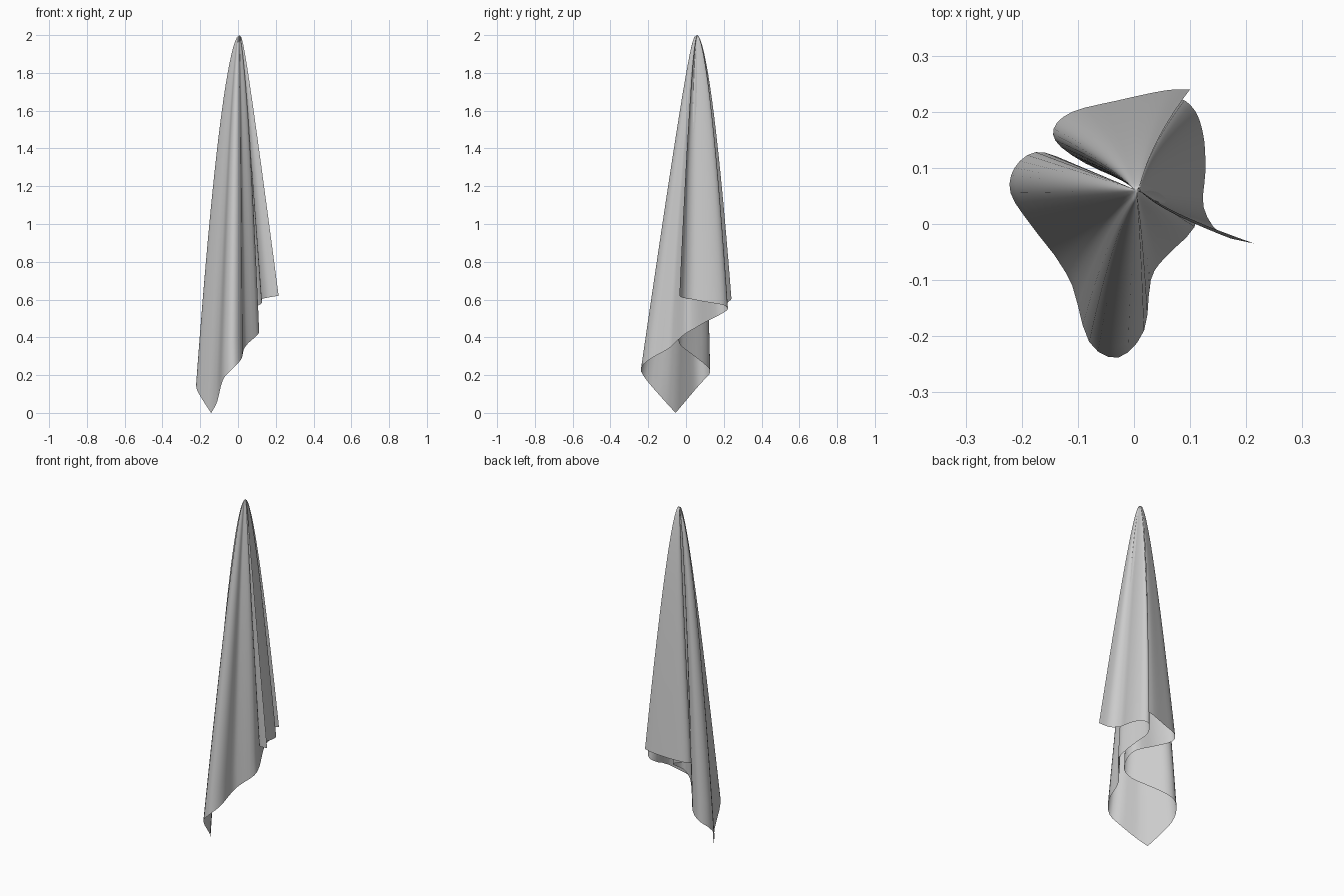
import bpy, bmesh
from mathutils import Vector

if "Cube" in bpy.data.objects:
    bpy.data.objects.remove(bpy.data.objects["Cube"])

# Hem of a square cloth hung by one corner: side corner -> lowest corner -> side corner
APEX = Vector((0.005, 0.06, 2.0))
HEM_RIGHT = [(0.215, -0.035, 0.62), (0.155, -0.018, 0.61), (0.124, 0.03, 0.602),
             (0.127, 0.09, 0.59), (0.125, 0.15, 0.58), (0.11, 0.2, 0.57),
             (0.08, 0.222, 0.55), (0.055, 0.18, 0.52), (0.08, 0.11, 0.485),
             (0.105, 0.05, 0.45), (0.108, -0.005, 0.418), (0.055, -0.06, 0.37),
             (0.03, -0.1, 0.335), (0.018, -0.19, 0.285), (-0.028, -0.238, 0.235),
             (-0.08, -0.21, 0.175), (-0.11, -0.11, 0.06), (-0.142, -0.055, 0.0)]
HEM_LEFT = [(-0.142, -0.055, 0.0), (-0.185, 0.0, 0.065), (-0.22, 0.055, 0.13),
            (-0.213, 0.1, 0.18), (-0.175, 0.128, 0.215), (-0.12, 0.108, 0.25),
            (-0.055, 0.025, 0.315), (-0.005, -0.03, 0.36), (0.04, -0.035, 0.4),
            (0.06, 0.02, 0.44), (0.035, 0.065, 0.475), (-0.06, 0.095, 0.52),
            (-0.13, 0.137, 0.55), (-0.143, 0.17, 0.565), (-0.11, 0.2, 0.575),
            (-0.03, 0.22, 0.585), (0.055, 0.238, 0.6), (0.1, 0.24, 0.61)]


def smooth_path(points, steps=3):
    """Catmull-Rom curve through the points."""
    p = [Vector(q) for q in points]
    p = [2 * p[0] - p[1]] + p + [2 * p[-1] - p[-2]]
    out = []
    for a, b, c, d in zip(p, p[1:], p[2:], p[3:]):
        for i in range(steps):
            t = i / steps
            out.append(0.5 * (2 * b + (c - a) * t + (2 * a - 5 * b + 4 * c - d) * t ** 2
                              + (3 * b - a - 3 * c + d) * t ** 3))
    return out + [p[-2]]


def blend(value, low, high):
    t = max(0.0, min(1.0, (value - low) / (high - low)))
    return t * t * (3 - 2 * t)


def drape(h, drop):
    """Point on the sheet between the hook and hem point h: bulging or straight folds."""
    bulged = drop ** 0.6
    straight = 0.82 * drop + 0.18 * drop ** 0.25
    wx = blend(h.z, 0.4, 0.58)       # upper flaps hang straight sideways
    wy = blend(-h.y, -0.02, 0.15)    # front fold hangs straight forwards
    sx = bulged + (straight - bulged) * wx
    sy = bulged + (straight - bulged) * wy
    return (APEX.x + (h.x - APEX.x) * sx,
            APEX.y + (h.y - APEX.y) * sy,
            APEX.z + (h.z - APEX.z) * drop)


hem = smooth_path(HEM_RIGHT)[:-1] + smooth_path(HEM_LEFT)

# Sheet: rings from the hook down to the hem
RINGS = 22
bm = bmesh.new()
apex = bm.verts.new(APEX)
previous = None
for k in range(1, RINGS + 1):
    ring = [bm.verts.new(drape(h, (k / RINGS) ** 1.7)) for h in hem]
    for i in range(len(hem) - 1):
        if previous:
            bm.faces.new((previous[i], ring[i], ring[i + 1], previous[i + 1]))
        else:
            bm.faces.new((apex, ring[i], ring[i + 1]))
    previous = ring
bm.normal_update()
# Outer side of the front fold faces the viewer
front = min(bm.faces, key=lambda f: f.calc_center_median().y)
if front.normal.y > 0:
    bmesh.ops.reverse_faces(bm, faces=bm.faces[:])

mesh = bpy.data.meshes.new("hanging_cloth")
bm.to_mesh(mesh)
bm.free()
for poly in mesh.polygons:
    poly.use_smooth = True
cloth = bpy.data.objects.new("hanging_cloth", mesh)
bpy.context.collection.objects.link(cloth)
